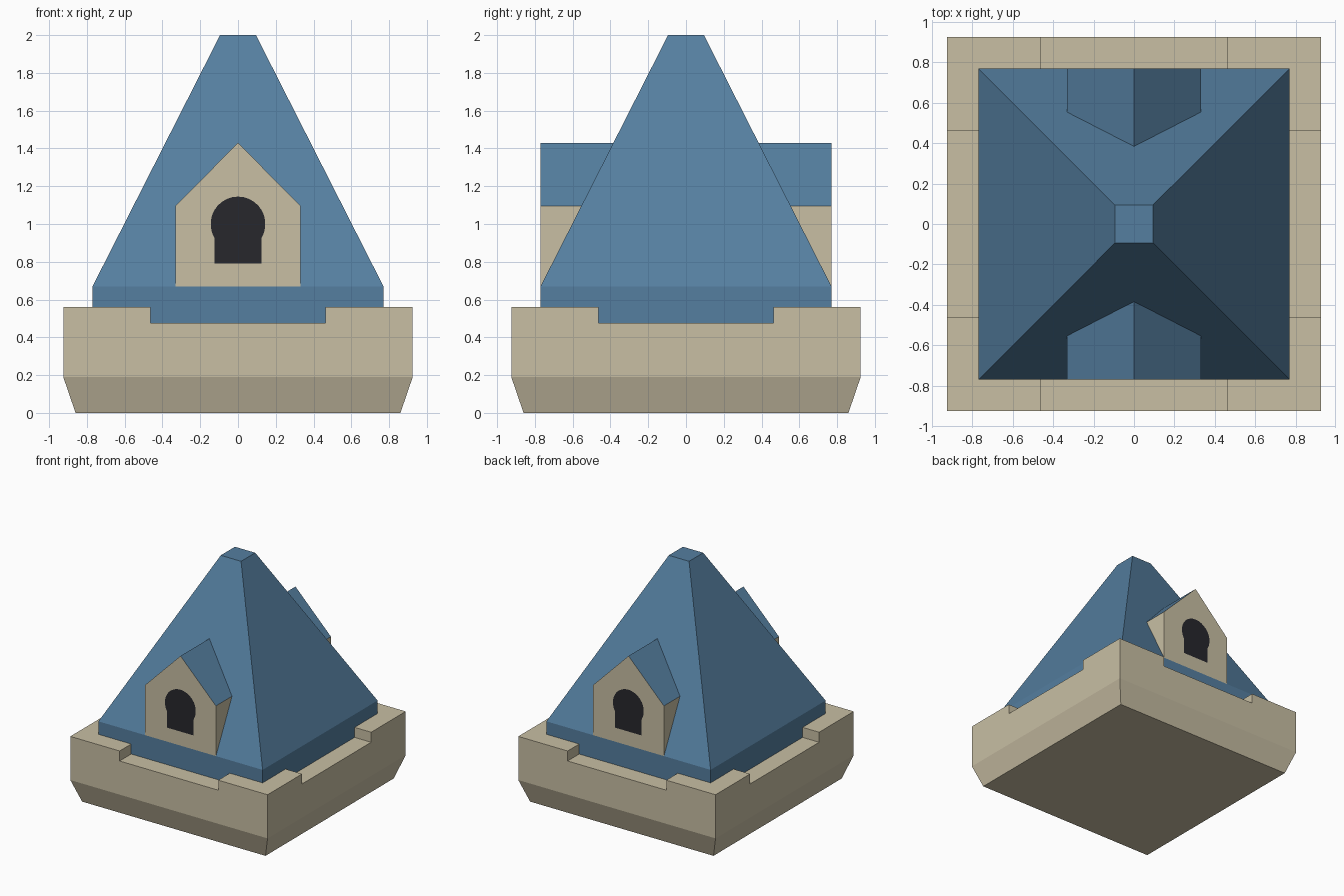
import bpy
from math import sin, cos, asin, pi

if "Cube" in bpy.data.objects:
    bpy.data.objects.remove(bpy.data.objects["Cube"])


def material(name, rgb):
    m = bpy.data.materials.new(name)
    m.diffuse_color = (*rgb, 1)
    m.use_nodes = True
    m.node_tree.nodes["Principled BSDF"].inputs["Base Color"].default_value = m.diffuse_color
    return m


STONE = material("stone", (0.58, 0.52, 0.37))
SLATE = material("slate", (0.09, 0.21, 0.35))
DARK = material("dark_opening", (0.02, 0.02, 0.025))


def add_mesh(name, verts, faces, mat):
    me = bpy.data.meshes.new(name)
    me.from_pydata(verts, [], faces)
    me.materials.append(mat)
    ob = bpy.data.objects.new(name, me)
    bpy.context.collection.objects.link(ob)
    return ob


def square_stack(name, rings, mat):
    """Closed solid through square rings given as (half width, height)."""
    verts = [(x * h, y * h, z) for h, z in rings
             for x, y in ((-1, -1), (1, -1), (1, 1), (-1, 1))]
    faces = [(3, 2, 1, 0)]
    for r in range(0, 4 * (len(rings) - 1), 4):
        for i in range(4):
            j = (i + 1) % 4
            faces.append((r + i, r + j, r + j + 4, r + i + 4))
    n = len(verts)
    faces.append((n - 4, n - 3, n - 2, n - 1))
    return add_mesh(name, verts, faces, mat)


# Stone base with a chamfered foot and a notch in each parapet side
base = square_stack("stone_base", [(0.86, 0), (0.925, 0.19), (0.925, 0.56)], STONE)
for axis, size in (("x", (3, 0.925, 0.4)), ("y", (0.925, 3, 0.4))):
    bpy.ops.mesh.primitive_cube_add(size=1, location=(0, 0, 0.675))
    cutter = bpy.context.object
    cutter.name = "notch_cutter_" + axis
    cutter.scale = size
    cutter.hide_render = True
    cutter.hide_set(True)
    cut = base.modifiers.new("notch_" + axis, "BOOLEAN")
    cut.operation = "DIFFERENCE"
    cut.solver = "EXACT"
    cut.object = cutter

# Main roof: short upright skirt, steep hips, flat cap
EAVE, TOP, HALF, CAP = 0.67, 2.0, 0.77, 0.095
square_stack("main_roof", [(HALF, 0.45), (HALF, EAVE), (CAP, TOP)], SLATE)


def slope_y(z):
    """Front roof plane position at height z."""
    return -HALF + (z - EAVE) / (TOP - EAVE) * (HALF - CAP)


# Dormers on front and back, trimmed where they meet the roof slope
W, SHOULDER, PEAK = 0.332, 1.095, 1.43
front = [(-W, EAVE), (W, EAVE), (W, SHOULDER), (0, PEAK), (-W, SHOULDER)]
dormer = [(x, -HALF, z) for x, z in front]
dormer += [(x, slope_y(z), z) for x, z in front[2:]]

# Keyhole window outline: round head on a straight-sided lower part
R, CX, CZ, SILL = 0.145, 0.125, 1.0, 0.79
start, steps = -asin((CZ - 0.927) / R), 20
sweep = pi - 2 * start
window = [(-CX, SILL), (CX, SILL)]
window += [(R * cos(start + sweep * i / steps), CZ + R * sin(start + sweep * i / steps))
           for i in range(steps + 1)]
window = [(x, -HALF - 0.002, z) for x, z in window]

for side, turn in (("front", 0), ("back", pi)):
    parts = [
        add_mesh(side + "_dormer_walls", dormer,
                 [(0, 1, 2, 3, 4), (1, 5, 2), (0, 4, 7)], STONE),
        add_mesh(side + "_dormer_roof", dormer[2:],
                 [(0, 3, 4, 1), (1, 4, 5, 2)], SLATE),
        add_mesh(side + "_window", window, [tuple(range(len(window)))], DARK),
    ]
    for p in parts:
        p.rotation_euler.z = turn
